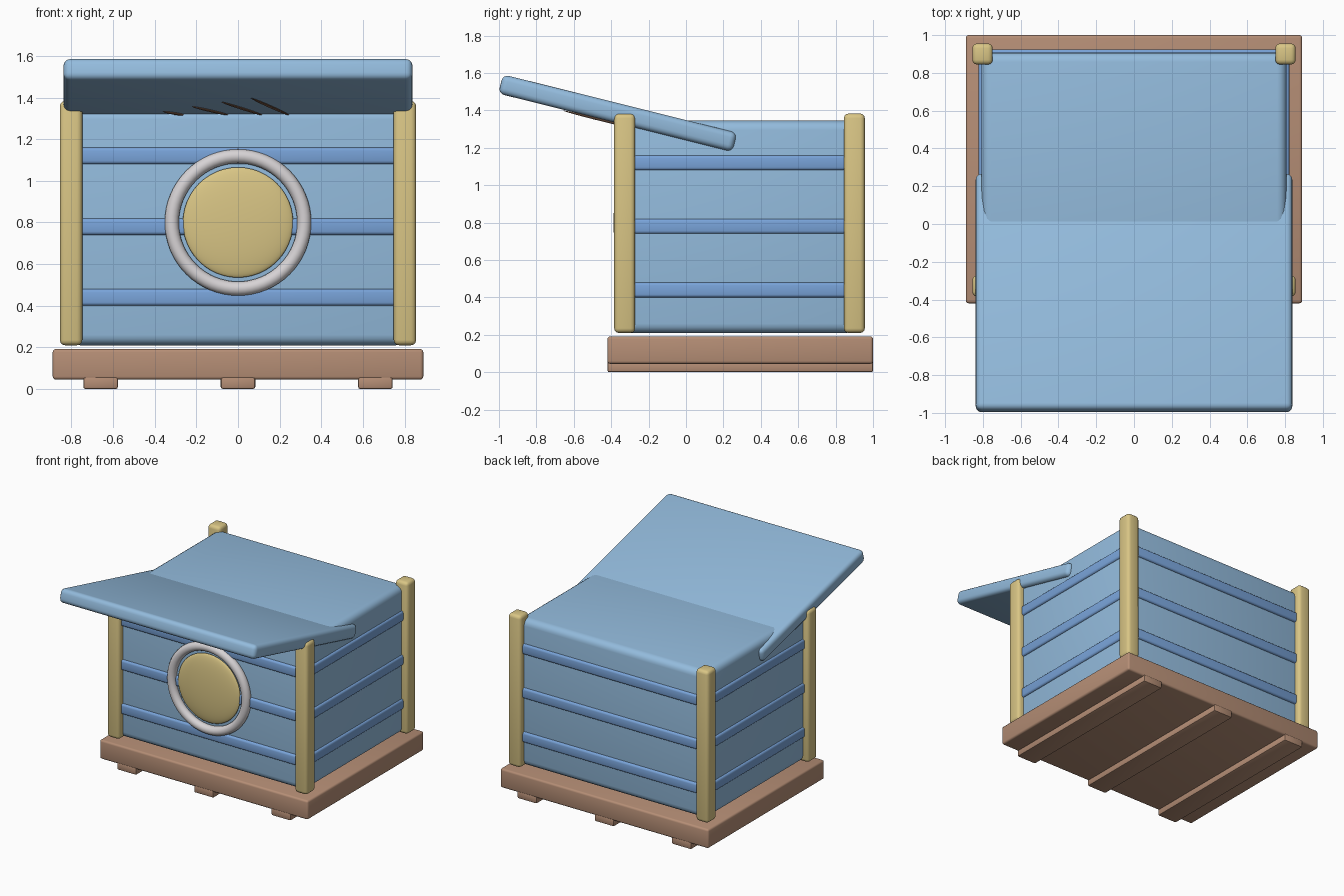
import bpy
import math
from mathutils import Vector, Matrix

cube = bpy.data.objects.get("Cube")
if cube:
    bpy.data.objects.remove(cube, do_unlink=True)


def material(name, srgb):
    m = bpy.data.materials.new(name)
    m.use_nodes = True
    color = [(c / 255) ** 2.2 for c in srgb] + [1]
    m.diffuse_color = color
    m.node_tree.nodes["Principled BSDF"].inputs["Base Color"].default_value = color
    return m


pale_blue = material("pale blue", (146, 186, 220))
mid_blue = material("mid blue", (120, 162, 216))
sand = material("sand yellow", (216, 196, 132))
wood = material("brown wood", (180, 141, 117))
grey = material("light grey", (214, 210, 212))
scratch_brown = material("scratch brown", (135, 100, 80))


def finish(name, mat):
    ob = bpy.context.object
    ob.name = name
    ob.data.materials.append(mat)
    bpy.ops.object.shade_smooth_by_angle(angle=math.radians(40))
    return ob


def box(name, low, high, mat, bevel, segments=3, tilt=0):
    """Rounded box between two corners, optionally tilted about x."""
    low, high = Vector(low), Vector(high)
    bpy.ops.mesh.primitive_cube_add(size=1, location=(low + high) / 2)
    ob = bpy.context.object
    ob.data.transform(Matrix.Diagonal((*(high - low), 1)))
    ob.rotation_euler.x = tilt
    mod = ob.modifiers.new("rounding", "BEVEL")
    mod.width, mod.segments = bevel, segments
    bpy.ops.object.modifier_apply(modifier=mod.name)
    return finish(name, mat)


# Pallet base with three runners
box("base", (-0.89, -0.42, 0.045), (0.89, 1, 0.192), wood, 0.015)
for side, x in (("right", -0.66), ("middle", 0), ("left", 0.66)):
    box(side + "_runner", (x - 0.083, -0.42, 0), (x + 0.083, 1, 0.06), wood, 0.01, 2)

# House body and raised bands around it
box("body", (-0.808, -0.338, 0.21), (0.808, 0.908, 1.345), pale_blue, 0.05, 4)
for name, z in (("lower", 0.44), ("middle", 0.78), ("upper", 1.12)):
    box(name + "_band", (-0.822, -0.355, z - 0.04), (0.822, 0.925, z + 0.04), mid_blue, 0.016)

# Corner posts
for side, x in (("right", -0.802), ("left", 0.802)):
    for end, y in (("front", -0.328), ("back", 0.9)):
        box(f"{end}_{side}_post", (x - 0.054, y - 0.056, 0.21),
            (x + 0.054, y + 0.056, 1.383), sand, 0.025)

# Tilted awning
TILT = math.radians(-14)
CENTER = Vector((0, -0.365, 1.385))
HALF = Vector((0.838, 0.645, 0.0525))
box("awning", CENTER - HALF, CENTER + HALF, pale_blue, 0.032, 4, TILT)

# Porthole: ring and bulging disc
bpy.ops.mesh.primitive_torus_add(
    major_segments=64, minor_segments=16, major_radius=0.318, minor_radius=0.034,
    location=(0, -0.352, 0.8), rotation=(math.pi / 2, 0, 0))
finish("porthole_ring", grey)
bpy.ops.mesh.primitive_uv_sphere_add(segments=48, ring_count=24, radius=0.265,
                                     location=(0, -0.35, 0.8))
bpy.context.object.scale.y = 0.14
finish("porthole_disc", sand)

# Thin scratches under the awning
scratches = [((-0.36, -0.39), (-0.24, -0.31)), ((-0.22, -0.485), (-0.04, -0.32)),
             ((-0.08, -0.575), (0.12, -0.32)), ((0.06, -0.655), (0.25, -0.315))]


def under_awning(x, y):
    return Vector((x, y, 1.326 + math.tan(TILT) * (y - CENTER.y)))


for i, (a, b) in enumerate(scratches):
    a, b = under_awning(*a), under_awning(*b)
    bpy.ops.mesh.primitive_uv_sphere_add(segments=10, ring_count=12, radius=1, location=(a + b) / 2)
    ob = bpy.context.object
    ob.data.transform(Matrix.Diagonal((0.009, 0.006, (b - a).length / 2, 1)))
    ob.rotation_euler = (b - a).to_track_quat("Z", "Y").to_euler()
    finish(f"scratch_{i + 1}", scratch_brown)
